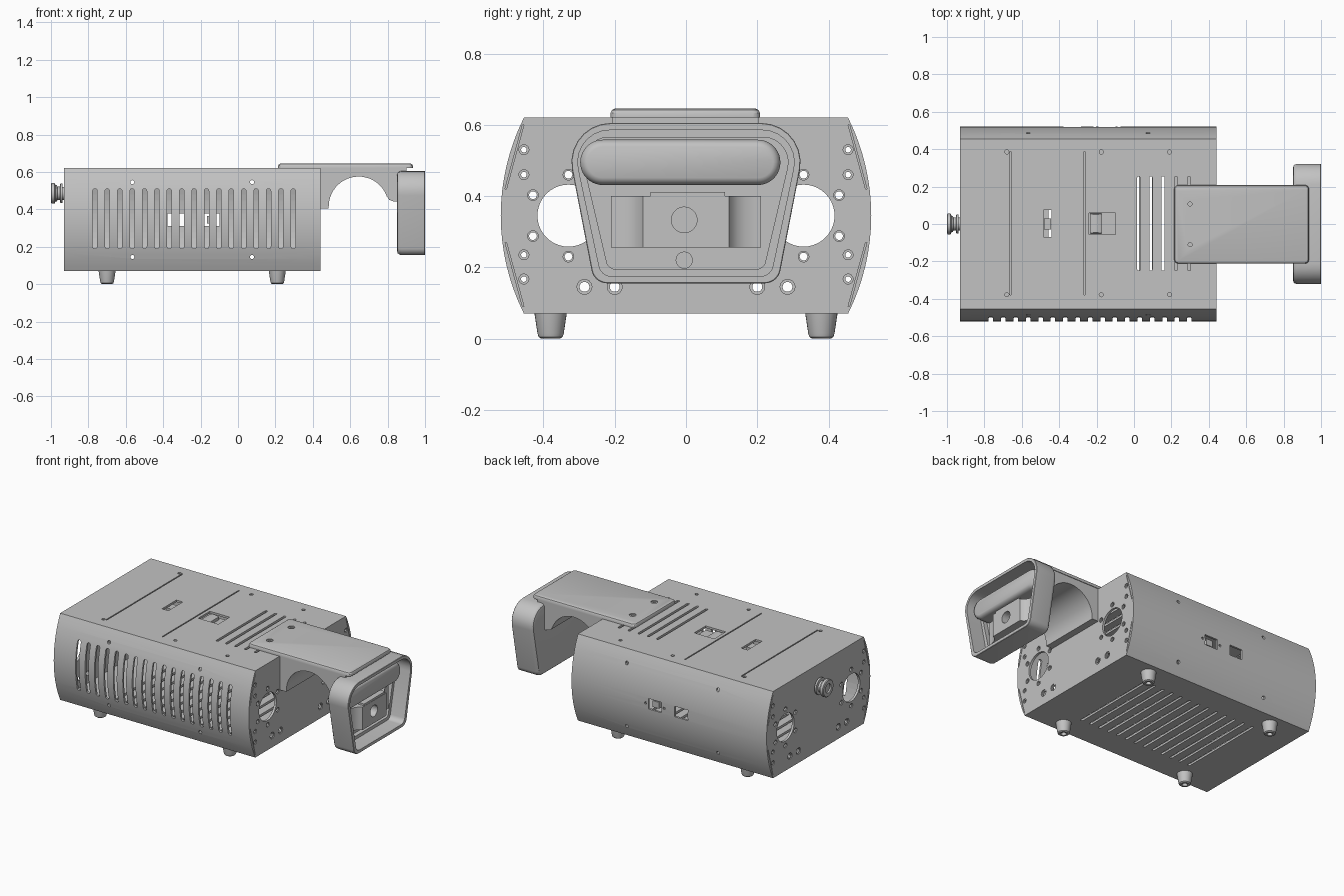
import bpy, bmesh, math
from mathutils import Vector

cube = bpy.data.objects.get("Cube")
if cube:
    bpy.data.objects.remove(cube)

grey = bpy.data.materials.new("satin grey")
grey.use_nodes = True
grey.diffuse_color = (0.54, 0.54, 0.54, 1)
grey.node_tree.nodes["Principled BSDF"].inputs["Base Color"].default_value = grey.diffuse_color


# ---------- helpers ----------
def rounded(corners, radii, n=7):
    """Polygon with filleted corners."""
    out = []
    for i, c in enumerate(corners):
        p = Vector(c)
        a = (Vector(corners[i - 1]) - p).normalized()
        b = (Vector(corners[(i + 1) % len(corners)]) - p).normalized()
        half = a.angle(b) / 2
        r = radii[i]
        inward = (a + b).normalized()
        centre = p + inward * r / math.sin(half)
        # sweep from one tangent point to the other, through the corner side
        sweep = math.pi / 2 - half
        across = (b - a).normalized()
        for k in range(n + 1):
            t = sweep * (2 * k / n - 1)
            out.append(centre + (across * math.sin(t) - inward * math.cos(t)) * r)
    return out


def rect(u0, u1, v0, v1, r, n=7):
    return rounded([(u0, v0), (u1, v0), (u1, v1), (u0, v1)], [r] * 4, n)


def box(u0, u1, v0, v1):
    return [(u0, v0), (u1, v0), (u1, v1), (u0, v1)]


def circle(u, v, r, n=28):
    return [(u + r * math.cos(math.tau * k / n), v + r * math.sin(math.tau * k / n))
            for k in range(n)]


def loft(bm, axis, *sections):
    """Closed solid through (outline, position) sections along an axis."""
    place = {"x": lambda u, v, w: (w, u, v),
             "y": lambda u, v, w: (u, w, v),
             "z": lambda u, v, w: (u, v, w)}[axis]
    rings = [[bm.verts.new(place(p[0], p[1], w)) for p in pts] for pts, w in sections]
    for a, b in zip(rings, rings[1:]):
        for i in range(len(a)):
            bm.faces.new((a[i - 1], a[i], b[i], b[i - 1]))
    bm.faces.new(rings[0])
    bm.faces.new(rings[-1])


def finish(name, bm):
    bmesh.ops.recalc_face_normals(bm, faces=bm.faces)
    mesh = bpy.data.meshes.new(name)
    bm.to_mesh(mesh)
    bm.free()
    ob = bpy.data.objects.new(name, mesh)
    bpy.context.collection.objects.link(ob)
    mesh.materials.append(grey)
    return ob


def activate(ob):
    bpy.ops.object.select_all(action="DESELECT")
    ob.select_set(True)
    bpy.context.view_layer.objects.active = ob


def smooth(ob):
    activate(ob)
    bpy.ops.object.shade_smooth_by_angle(angle=math.radians(30))


def part(name, axis, *sections):
    bm = bmesh.new()
    loft(bm, axis, *sections)
    ob = finish(name, bm)
    smooth(ob)
    return ob


def cut(ob, cutter_bm):
    tool = finish("cutter", cutter_bm)
    tool.hide_render = True
    mod = ob.modifiers.new("cut", "BOOLEAN")
    mod.operation, mod.solver, mod.object = "DIFFERENCE", "EXACT", tool
    activate(ob)
    bpy.ops.object.modifier_apply(modifier=mod.name)
    bpy.data.objects.remove(tool)
    smooth(ob)


# ---------- housing: hollow extrusion with bowed sides ----------
X0, X1, ZC, HALF, R = -0.93, 0.44, 0.345, 0.275, 0.614


def housing_outline(d):
    r, h = R - d, HALF - d
    a = math.asin(h / r)
    right = [(r * math.cos(t) - 0.094, ZC + r * math.sin(t))
             for t in (a * (k / 8 - 1) for k in range(17))]
    return right + [(-y, z) for y, z in reversed(right)]


housing = part("housing", "x", (housing_outline(0), X0), (housing_outline(0), X1))
hollow = bmesh.new()
loft(hollow, "x", (housing_outline(0.013), X0 + 0.015), (housing_outline(0.013), X1 - 0.015))
cut(housing, hollow)

holes = bmesh.new()
# front ventilation slots
for k in range(17):
    x = -0.765 + k * 0.0663
    loft(holes, "y", *[(rect(x - 0.012, x + 0.012, 0.19, 0.51, 0.0118, 4), y) for y in (-0.6, -0.42)])
# side panel screw holes
for s in (-1, 1):
    for x in (-0.565, 0.075):
        for z in (0.145, 0.545):
            loft(holes, "y", *[(circle(x, z, 0.011, 12), s * y) for y in (0.6, 0.42)])
# rear ports and their screws
for x in (-0.33, -0.145):
    loft(holes, "y", *[(box(x - 0.046, x + 0.046, 0.312, 0.378), y) for y in (0.42, 0.6)])
for x in (-0.21, -0.08):
    loft(holes, "y", *[(circle(x, ZC, 0.008, 10), y) for y in (0.42, 0.6)])
# top seams, windows, vents and screw holes
top = [box(-0.664, -0.657, -0.38, 0.388), box(-0.268, -0.261, -0.38, 0.388),
       box(-0.485, -0.44, -0.07, 0.075), box(-0.24, -0.1, -0.055, 0.06)]
top += [rect(x - 0.008, x + 0.008, -0.25, 0.255, 0.0078, 3)
        for x in (0.025, 0.09, 0.155, 0.225, 0.295)]
top += [circle(x, y, 0.011, 12) for x in (-0.68, -0.175, 0.19) for y in (-0.378, 0.385)]
for outline in top:
    loft(holes, "z", (outline, 0.58), (outline, 0.66))
# bottom vents
for k in range(13):
    x = -0.65 + k * 0.067
    loft(holes, "z", *[(rect(x - 0.008, x + 0.008, -0.29, 0.29, 0.0078, 3), z) for z in (0.03, 0.1)])
# end plates: large openings, bolt circles, edge bolts, seam slits
for end, s in ((X1, 1), (X0, -1)):
    for side in (-1, 1):
        big = circle(side * 0.33, ZC, 0.087, 40)
        loft(holes, "x", (big, end - s * 0.05), (big, end + s * 0.02))
        bolts = [(0.33 + 0.115 * math.cos(t), ZC + 0.115 * math.sin(t), 0.011, 0.015)
                 for t in (math.radians(30 + 60 * k) for k in range(6))]
        bolts += [(0.455, z, 0.008, 0.014) for z in (0.167, 0.235, 0.46, 0.53)]
        bolts += [(y, 0.145, 0.014, 0.021) for y in (0.2, 0.285)]
        for y, z, r, wide in bolts:
            small, sink = circle(side * y, z, r, 14), circle(side * y, z, wide, 14)
            loft(holes, "x", (small, end - s * 0.05), (small, end - s * 0.005),
                 (sink, end - s * 0.005), (sink, end + s * 0.02))
        for up in (-1, 1):
            slit = [(side * y, ZC + up * h) for y, h in
                    ((0.455, 0.255), (0.459, 0.255), (0.508, 0.075), (0.504, 0.075))]
            loft(holes, "x", (slit, end - s * 0.005), (slit, end + s * 0.02))
cut(housing, holes)

# ---------- parts seen through the windows ----------
part("rocker_switch", "z", (box(-0.236, -0.172, -0.05, 0.055), 0.585),
     (box(-0.236, -0.172, -0.05, 0.055), 0.605), (box(-0.21, -0.198, -0.045, 0.05), 0.614))
part("switch_base", "z", *[(box(-0.25, -0.09, -0.07, 0.075), z) for z in (0.575, 0.586)])
part("slide_switch", "z", *[(box(-0.48, -0.445, -0.03, 0.03), z) for z in (0.58, 0.612)])
part("rear_connector", "y", *[(box(-0.165, -0.12, 0.325, 0.365), y) for y in (0.45, 0.505)])

# ---------- feet ----------
for x, xname in ((-0.70, "right"), (0.21, "left")):
    for y, yname in ((-0.38, "front"), (0.38, "back")):
        part(f"foot_{yname}_{xname}", "z", *[(circle(x, y, r), z) for r, z in (
            (0.046, 0.075), (0.037, 0.015), (0.034, 0.005), (0.027, 0), (0.016, 0), (0.016, 0.02))])

# ---------- end knob ----------
part("knob", "x", *[(circle(0, 0.485, r), x) for r, x in (
    (0.035, -0.925), (0.035, -0.937), (0.052, -0.938), (0.052, -0.95), (0.036, -0.952),
    (0.036, -0.966), (0.044, -0.968), (0.044, -0.976), (0.055, -0.98), (0.055, -0.996),
    (0.05, -1.0), (0.028, -1.0), (0.028, -0.99))])

# ---------- handle: top plate, arch, cup, pad and block ----------
plate = part("handle_plate", "z", *[(rect(0.215 + d, 0.935 - d, -0.212 + d, 0.208 - d, 0.02, 4), z)
                                    for d, z in ((0, 0.62), (0, 0.633), (0.004, 0.641), (0.012, 0.645))])
sinks = bmesh.new()
for y in (-0.11, 0.107):
    loft(sinks, "z", *[(circle(0.3, y, r, 20), z) for r, z in (
        (0.011, 0.625), (0.011, 0.638), (0.02, 0.638), (0.02, 0.66))])
cut(plate, sinks)

arch = [(0.44, 0.622), (0.44, 0.405), (0.485, 0.405)]
arch += [(0.645 + 0.16 * math.cos(t), 0.415 + 0.16 * math.sin(t))
         for t in (math.radians(180 - 8 * k) for k in range(21))]
arch += [(0.808, 0.451), (0.832, 0.442), (0.86, 0.44), (0.86, 0.6), (0.9, 0.605), (0.9, 0.622)]
part("handle_arch", "y", (arch, -0.208), (arch, 0.204))


def cup_outline(d):
    return rounded([(-0.345 + d, 0.605 - d), (0.345 - d, 0.605 - d), (0.258 - d, 0.155 + d),
                    (-0.258 + d, 0.155 + d)], [0.11 - d, 0.11 - d, 0.045 - d / 2, 0.045 - d / 2])


part("handle_cup", "x", *[(cup_outline(d), x) for d, x in (
    (0.025, 0.85), (0.01, 0.854), (0.003, 0.862), (0, 0.875), (0, 0.998), (0.002, 1.0),
    (0.02, 1.0), (0.02, 0.9), (0.04, 0.9), (0.04, 0.872))])

part("cup_pad", "x", *[(rect(-0.297 + d, 0.265 - d, 0.431 + d, 0.558 - d, 0.0634 - d, 10), x)
                       for d, x in ((0, 0.865), (0, 0.94), (0.004, 0.953), (0.011, 0.961), (0.02, 0.965))])

flank = [(0.21, 0.91), (0.19, 0.911), (0.165, 0.916), (0.145, 0.926), (0.13, 0.94), (0.12, 0.958)]
face = [(x, y) for y, x in flank] + [(x, -y) for y, x in reversed(flank)]
block = part("cup_block", "z", *[([(0.865, 0.21)] + face + [(0.865, -0.21)], z) for z in (0.255, 0.4)])
bore = bmesh.new()
loft(bore, "x", *[(circle(-0.005, 0.333, 0.036), x) for x in (0.89, 1.0)])
cut(block, bore)
part("block_lip", "z", *[(box(0.865, 0.956, -0.1, 0.11), z) for z in (0.39, 0.412)])
part("cup_button", "x", *[(circle(-0.005, 0.22, 0.024), x) for x in (0.865, 0.88)])
